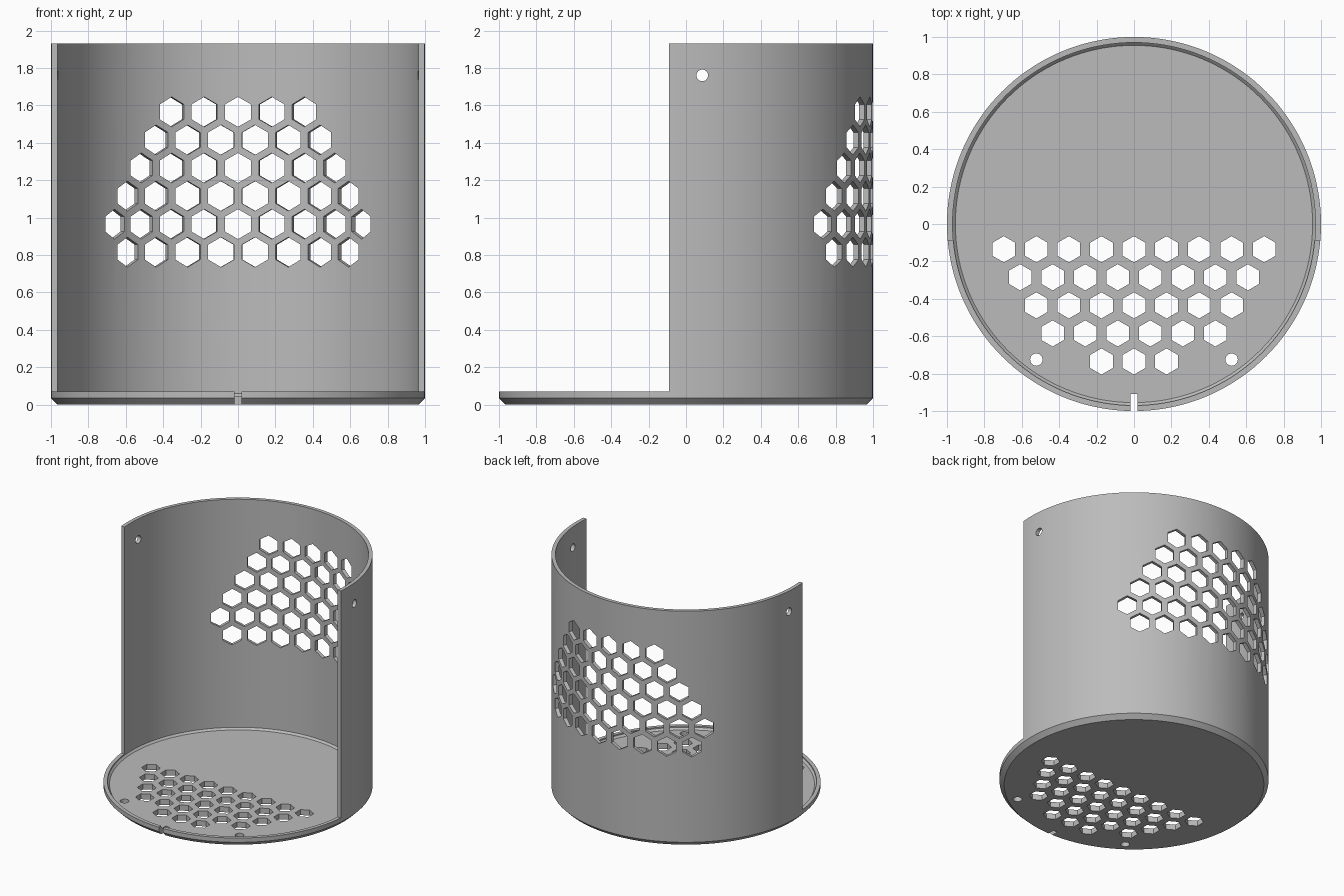
import bpy, bmesh, math
from mathutils import Matrix

cube = bpy.data.objects.get("Cube")
if cube:
    bpy.data.objects.remove(cube, do_unlink=True)

HEIGHT, RIM, FRONT_CUT = 1.93, 0.07, -0.09

grey = bpy.data.materials.new("plain grey")
grey.use_nodes = True
colour = (0.5, 0.5, 0.5, 1)
grey.diffuse_color = colour
grey.node_tree.nodes["Principled BSDF"].inputs["Base Color"].default_value = colour


def make_object(name, bm):
    bmesh.ops.recalc_face_normals(bm, faces=bm.faces)
    mesh = bpy.data.meshes.new(name)
    bm.to_mesh(mesh)
    bm.free()
    mesh.materials.append(grey)
    obj = bpy.data.objects.new(name, mesh)
    bpy.context.collection.objects.link(obj)
    return obj


def lathe(name, profile, steps=144):
    bm = bmesh.new()
    verts = [bm.verts.new((r, 0, z)) for r, z in profile]
    edges = [bm.edges.new(pair) for pair in zip(verts, verts[1:])]
    bmesh.ops.spin(bm, geom=verts + edges, cent=(0, 0, 0), axis=(0, 0, 1),
                   angle=math.tau, steps=steps, use_duplicate=False)
    bmesh.ops.remove_doubles(bm, verts=bm.verts, dist=0.0001)
    return make_object(name, bm)


def add_prism(bm, sides, radius, depth, matrix):
    bmesh.ops.create_cone(bm, cap_ends=True, segments=sides, radius1=radius,
                          radius2=radius, depth=depth, matrix=matrix)


def add_box(bm, low, high):
    centre = [(a + b) / 2 for a, b in zip(low, high)]
    size = [b - a for a, b in zip(low, high)]
    bmesh.ops.create_cube(bm, size=1, matrix=Matrix.Translation(centre) @ Matrix.Diagonal((*size, 1)))


def centred(count):
    return [i - (count - 1) / 2 for i in range(count)]


# Holder: closed floor with chamfered foot and full-height wall
holder = lathe("holder", [(0, 0), (0.965, 0), (1, 0.035), (1, HEIGHT),
                          (0.97, HEIGHT), (0.97, 0.06), (0.955, 0.045), (0, 0.045)])

# Open front above the rim, and the cable slot
front = bmesh.new()
add_box(front, (-1.2, -1.2, RIM), (1.2, FRONT_CUT, 2.2))
slot = bmesh.new()
add_box(slot, (-0.018, -1.2, -0.1), (0.018, -0.91, 0.3))

# Honeycomb in the back wall, bottom row first
wall_holes = bmesh.new()
upright = Matrix.Rotation(math.pi / 2, 4, "X")
for row, count in enumerate([8, 9, 8, 7, 6, 5]):
    for i in centred(count):
        turn = Matrix.Rotation(math.radians(10.72 * i), 4, "Z")
        place = Matrix.Translation((0, 0.985, 0.815 + 0.15 * row))
        add_prism(wall_holes, 6, 0.08, 0.2, turn @ place @ upright)

# Honeycomb and two screw holes in the floor
floor_holes = bmesh.new()
for row, count in enumerate([9, 8, 7, 6, 3]):
    for i in centred(count):
        add_prism(floor_holes, 6, 0.07, 0.4,
                  Matrix.Translation((0.174 * i, -0.135 - 0.15 * row, 0)))
for side in (-1, 1):
    add_prism(floor_holes, 24, 0.033, 0.4, Matrix.Translation((side * 0.522, -0.725, 0)))

# Hanging holes near the top of the wall ends
side_holes = bmesh.new()
across = Matrix.Rotation(math.pi / 2, 4, "Y")
for side in (-1, 1):
    add_prism(side_holes, 24, 0.031, 0.3, Matrix.Translation((side * 0.98, 0.087, 1.76)) @ across)

bpy.ops.object.select_all(action="DESELECT")
holder.select_set(True)
bpy.context.view_layer.objects.active = holder
for name, bm in [("front_cutter", front), ("slot_cutter", slot), ("wall_hole_cutter", wall_holes),
                 ("floor_hole_cutter", floor_holes), ("side_hole_cutter", side_holes)]:
    cutter = make_object(name, bm)
    cutter.hide_render = True
    cut = holder.modifiers.new(name, "BOOLEAN")
    cut.operation, cut.solver, cut.object = "DIFFERENCE", "EXACT", cutter
    bpy.ops.object.modifier_apply(modifier=cut.name)
    bpy.data.objects.remove(cutter, do_unlink=True)

bpy.ops.object.shade_smooth_by_angle(angle=math.radians(25))
